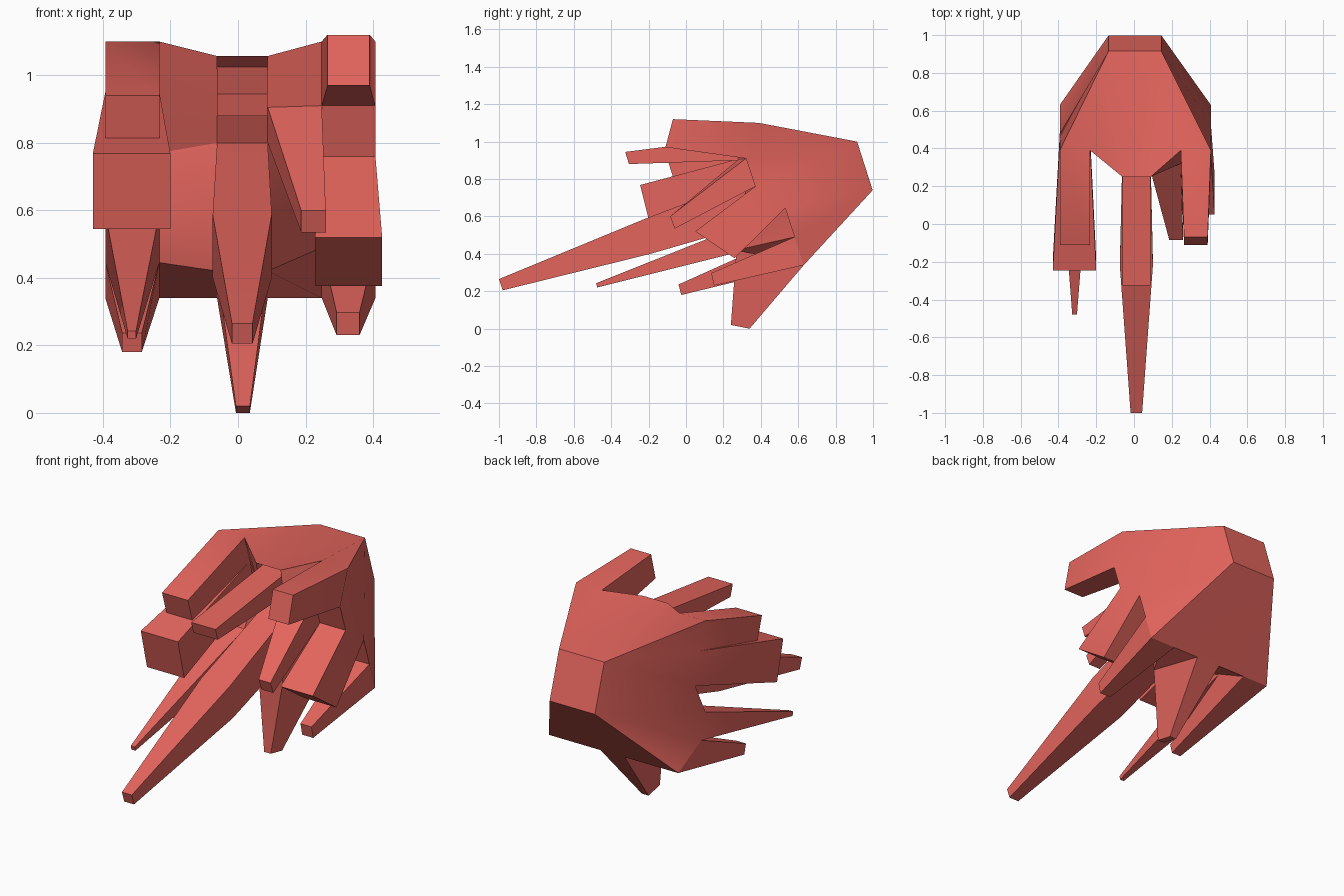
import bpy, bmesh

if "Cube" in bpy.data.objects:
    bpy.data.objects.remove(bpy.data.objects["Cube"])

bm = bmesh.new()

# Front surface: six columns across, each following a (y, z) profile
xs = [-0.393, -0.233, -0.062, 0.088, 0.248, 0.407]
left = [(.39, 1.10), (.44, .95), (.48, .77), (.39, .59), (.425, .445), (.63, .34)]
right = [(.39, 1.10), (.32, .91), (.37, .76), (.53, .645), (.58, .49), (.63, .34)]
centre = [(.25, 1.057), (.28, .905), (.34, .80), (.26, .53), (.27, .42), (.63, .34)]
profiles = [left, left, centre, centre, right, right]
grid = [[bm.verts.new((x, y, z)) for y, z in p] for x, p in zip(xs, profiles)]

# Back cap
tl, tr, br, bl = [bm.verts.new(c) for c in
                  [(-.135, .915, 1.0), (.145, .915, 1.0), (.145, .998, .74), (-.135, .998, .74)]]
bm.faces.new((tl, tr, br, bl))

# Top strips, bottom, then side walls
top = [c[0] for c in grid]
bm.faces.new((top[2], top[3], tr, tl))
for a, b, t in ((0, 1, tl), (1, 2, tl), (3, 4, tr), (4, 5, tr)):
    bm.faces.new((top[a], top[b], t))
bm.faces.new([c[5] for c in grid] + [br, bl])
for col, t, b in ((grid[0], tl, bl), (grid[5], tr, br)):
    for i in range(5):
        bm.faces.new((col[i], col[i + 1], t if i < 3 else b))
    bm.faces.new((col[3], b, t))

used = set()


def spike(col, row, sections):
    """Loft a front cell through sections (x0, x1, top y, top z, bottom y, bottom z)."""
    used.add((col, row))
    ring = [grid[col][row], grid[col + 1][row], grid[col + 1][row + 1], grid[col][row + 1]]
    for x0, x1, ty, tz, by, bz in sections:
        new = [bm.verts.new(c) for c in
               [(x0, ty, tz), (x1, ty, tz), (x1, by, bz), (x0, by, bz)]]
        for i in range(4):
            j = (i + 1) % 4
            bm.faces.new((ring[i], ring[j], new[j], new[i]))
        ring = new
    bm.faces.new(ring)


# Left column
spike(0, 0, [(-.393, -.233, -.11, .94, -.07, .812)])
spike(0, 1, [(-.43, -.20, -.245, .768, -.19, .545)])
spike(0, 3, [(-.327, -.302, -.48, .243, -.475, .22)])
spike(0, 4, [(-.343, -.285, -.04, .236, -.025, .18)])
# Centre column
spike(2, 0, [(-.062, .088, .31, 1.025, .29, .90), (-.062, .088, -.325, .945, -.305, .88)])
spike(2, 2, [(-.075, .10, -.22, .587, -.19, .40), (-.018, .043, -1.0, .265, -.98, .205)])
spike(2, 4, [(-.006, .035, .24, .02, .34, 0.0)])
# Right columns
spike(3, 1, [(.187, .26, -.085, .60, -.06, .535)])
spike(4, 0, [(.265, .39, -.07, 1.12, -.11, .97)])
spike(4, 2, [(.228, .427, .05, .52, .26, .376)])
spike(4, 4, [(.292, .36, .135, .297, .15, .23)])

# Remaining plain front cells
for c in range(5):
    for r in range(5):
        if (c, r) not in used:
            bm.faces.new((grid[c][r], grid[c + 1][r], grid[c + 1][r + 1], grid[c][r + 1]))

bmesh.ops.recalc_face_normals(bm, faces=bm.faces[:])
mesh = bpy.data.meshes.new("spiked_shell")
bm.to_mesh(mesh)
bm.free()
obj = bpy.data.objects.new("spiked_shell", mesh)
bpy.context.collection.objects.link(obj)

mat = bpy.data.materials.new("red")
mat.diffuse_color = (0.78, 0.13, 0.11, 1)
mat.use_nodes = True
mat.node_tree.nodes["Principled BSDF"].inputs["Base Color"].default_value = mat.diffuse_color
mesh.materials.append(mat)

bpy.context.view_layer.objects.active = obj
obj.select_set(True)
bpy.ops.object.shade_smooth_by_angle()
